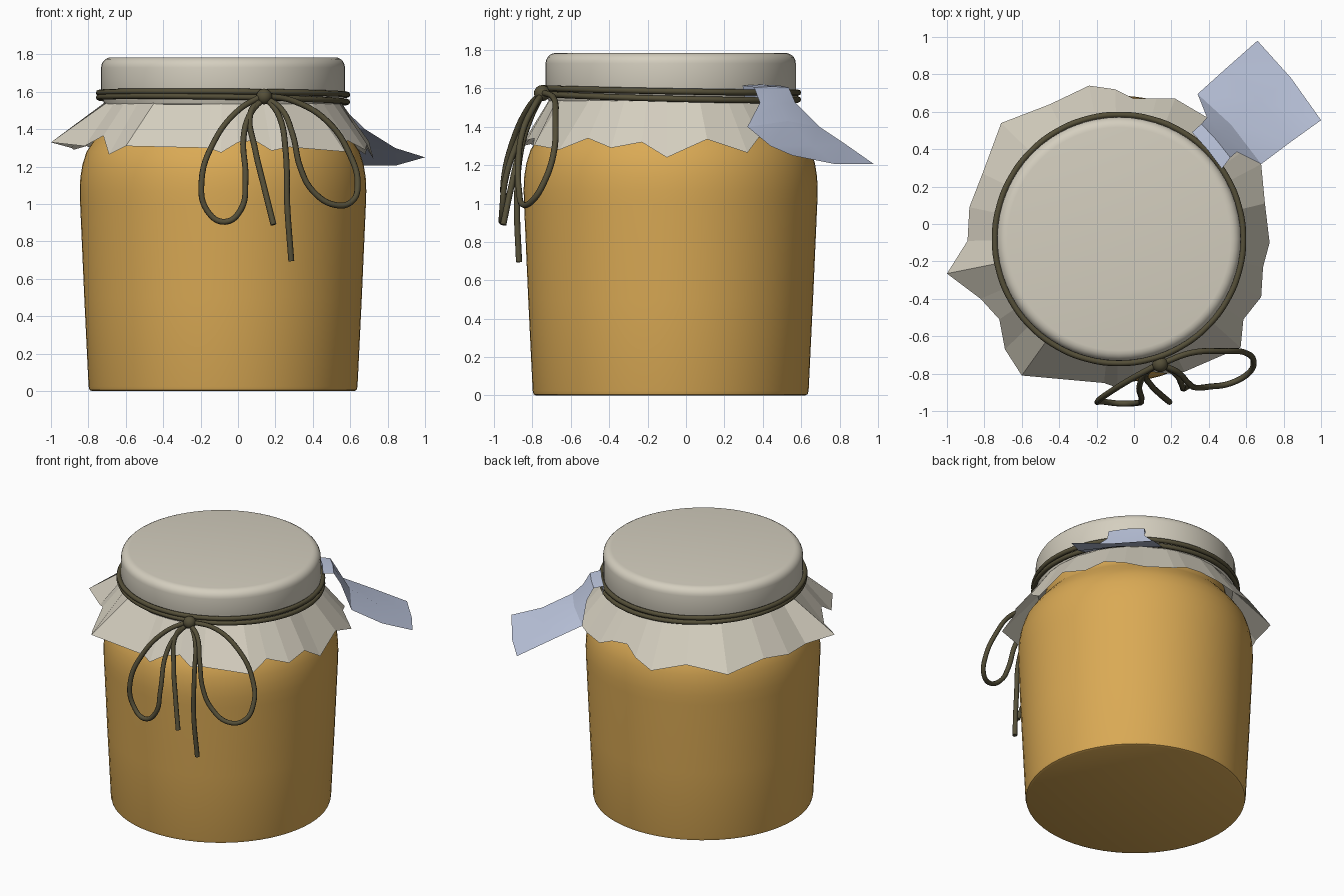
import bpy, bmesh, math
from mathutils import Vector

CX, CY = -0.08, -0.08


def material(name, rgb):
    m = bpy.data.materials.new(name)
    m.diffuse_color = (*rgb, 1)
    return m


HONEY = material("honey", (0.70, 0.40, 0.09))
CLOTH = material("cloth", (0.66, 0.62, 0.52))
CORD = material("cord", (0.09, 0.078, 0.04))
PAPER = material("paper", (0.52, 0.58, 0.75))


def add_mesh(name, verts, faces, mat, smooth=None):
    me = bpy.data.meshes.new(name)
    me.from_pydata([Vector(v) for v in verts], [], faces)
    bm = bmesh.new()
    bm.from_mesh(me)
    bmesh.ops.remove_doubles(bm, verts=bm.verts, dist=1e-5)
    bmesh.ops.recalc_face_normals(bm, faces=bm.faces)
    bm.to_mesh(me)
    bm.free()
    me.materials.append(mat)
    ob = bpy.data.objects.new(name, me)
    bpy.context.collection.objects.link(ob)
    if smooth:
        bpy.ops.object.select_all(action='DESELECT')
        ob.select_set(True)
        bpy.context.view_layer.objects.active = ob
        bpy.ops.object.shade_smooth_by_angle(angle=math.radians(smooth))
    return ob


def lathe(name, profile, mat, n=64):
    verts = [(CX + r * math.cos(2 * math.pi * i / n), CY + r * math.sin(2 * math.pi * i / n), z)
             for r, z in profile for i in range(n)]
    faces = [(k * n + i, k * n + (i + 1) % n, (k + 1) * n + (i + 1) % n, (k + 1) * n + i)
             for k in range(len(profile) - 1) for i in range(n)]
    # flat caps
    faces += [tuple(range(n))[::-1], tuple(range((len(profile) - 1) * n, len(profile) * n))]
    return add_mesh(name, verts, faces, mat, 40)


def cord(name, pts, radius=0.016, closed=False):
    cu = bpy.data.curves.new(name, 'CURVE')
    cu.dimensions = '3D'
    cu.bevel_depth = radius
    cu.bevel_resolution = 2
    cu.resolution_u = 6
    cu.use_fill_caps = True
    sp = cu.splines.new('BEZIER')
    sp.bezier_points.add(len(pts) - 1)
    for b, p in zip(sp.bezier_points, pts):
        b.co = p
        b.handle_left_type = b.handle_right_type = 'AUTO'
    sp.use_cyclic_u = closed
    cu.materials.append(CORD)
    ob = bpy.data.objects.new(name, cu)
    bpy.context.collection.objects.link(ob)
    return ob


# Jar body with tapered wall, shoulder and hidden neck
lathe("jar_body", [(0.70, 0), (0.714, 0.006), (0.719, 0.025), (0.742, 0.5), (0.764, 1.0),
                   (0.766, 1.07), (0.763, 1.14), (0.752, 1.21), (0.73, 1.28), (0.69, 1.34),
                   (0.64, 1.40), (0.595, 1.45), (0.585, 1.56)], HONEY)

# Cloth-covered lid
arc = [(0.597 + 0.055 * math.cos(a), 1.73 + 0.055 * math.sin(a))
       for a in [i * math.pi / 10 for i in range(6)]]
lathe("lid_cover", [(0.60, 1.53), (0.635, 1.535), (0.652, 1.58)] + arc, CLOTH)

# Ragged cloth skirt: rim points, each joined to the waist at the same angle
rim = [(0.725, -0.10, 1.24), (0.70, 0.11, 1.335), (0.68, 0.32, 1.265), (0.57, 0.38, 1.345),
       (0.50, 0.50, 1.31), (0.39, 0.57, 1.29), (0.22, 0.67, 1.30), (0.12, 0.67, 1.34),
       (0.0, 0.67, 1.35), (-0.10, 0.72, 1.30), (-0.24, 0.74, 1.25), (-0.45, 0.64, 1.31),
       (-0.71, 0.54, 1.27), (-0.81, 0.27, 1.31), (-0.88, 0.09, 1.29), (-0.89, -0.09, 1.30),
       (-1.0, -0.265, 1.33), (-0.82, -0.40, 1.31), (-0.72, -0.51, 1.365), (-0.69, -0.67, 1.265),
       (-0.60, -0.81, 1.31), (-0.16, -0.85, 1.30), (-0.09, -0.875, 1.275), (0.0, -0.83, 1.33),
       (0.09, -0.79, 1.34), (0.18, -0.80, 1.285), (0.27, -0.79, 1.305), (0.57, -0.66, 1.28),
       (0.585, -0.51, 1.34), (0.68, -0.39, 1.29), (0.69, -0.23, 1.32)]
n = len(rim)
waist = []
for x, y, z in rim:
    a = math.atan2(y - CY, x - CX)
    waist.append((CX + 0.63 * math.cos(a), CY + 0.63 * math.sin(a), 1.545))
add_mesh("cloth_skirt", waist + rim,
         [(i, (i + 1) % n, n + (i + 1) % n, n + i) for i in range(n)], CLOTH)

# Two turns of cord round the neck
for name, z0, s, c in (("cord_upper_turn", 1.590, -0.012, -0.005), ("cord_lower_turn", 1.558, -0.016, -0.012)):
    ring = []
    for i in range(24):
        a = i * math.pi / 12
        ring.append((CX + 0.664 * math.cos(a), CY + 0.664 * math.sin(a),
                     z0 + s * math.sin(a) + c * math.cos(a)))
    cord(name, ring, closed=True)

# Knot
bpy.ops.mesh.primitive_uv_sphere_add(segments=20, ring_count=12, radius=0.042,
                                     location=(0.14, -0.75, 1.575))
knot = bpy.context.object
knot.name = "cord_knot"
knot.data.materials.append(CORD)
bpy.ops.object.shade_smooth_by_angle()

# Bow loops and loose ends
cord("bow_left_loop", [(0.13, -0.75, 1.58), (0.0, -0.82, 1.50), (-0.13, -0.90, 1.33),
                       (-0.195, -0.95, 1.12), (-0.165, -0.95, 0.965), (-0.07, -0.96, 0.905),
                       (0.015, -0.957, 0.97), (0.04, -0.94, 1.13), (0.03, -0.86, 1.36),
                       (0.07, -0.79, 1.49), (0.14, -0.75, 1.57)])
cord("bow_right_loop", [(0.14, -0.75, 1.58), (0.30, -0.69, 1.55), (0.48, -0.68, 1.44),
                        (0.60, -0.69, 1.26), (0.64, -0.74, 1.11), (0.61, -0.80, 1.015),
                        (0.52, -0.85, 0.995), (0.40, -0.87, 1.07), (0.335, -0.875, 1.19),
                        (0.29, -0.85, 1.38), (0.23, -0.79, 1.51), (0.14, -0.75, 1.57)])
cord("cord_left_end", [(0.12, -0.75, 1.57), (0.065, -0.80, 1.48), (0.09, -0.86, 1.30),
                       (0.14, -0.91, 1.09), (0.19, -0.952, 0.89)])
cord("cord_right_end", [(0.15, -0.75, 1.57), (0.22, -0.80, 1.47), (0.255, -0.86, 1.28),
                        (0.263, -0.88, 1.0), (0.285, -0.87, 0.695)])

# Paper tag folded over the cord: rows of left, middle, right points
rows = [((0.34, 0.46, 1.53), (0.40, 0.385, 1.53), (0.46, 0.31, 1.53)),
        ((0.31, 0.49, 1.615), (0.395, 0.395, 1.62), (0.47, 0.295, 1.615)),
        ((0.36, 0.535, 1.605), (0.44, 0.45, 1.61), (0.515, 0.355, 1.605)),
        ((0.39, 0.57, 1.525), (0.47, 0.485, 1.52), (0.55, 0.385, 1.525)),
        ((0.34, 0.695, 1.40), (0.52, 0.53, 1.43), (0.68, 0.32, 1.40)),
        ((0.49, 0.83, 1.31), (0.67, 0.66, 1.30), (0.84, 0.44, 1.30)),
        ((0.66, 0.98, 1.205), (0.84, 0.78, 1.205), (1.0, 0.555, 1.25))]
add_mesh("paper_tag", [p for r in rows for p in r],
         [(3 * k + i, 3 * k + i + 1, 3 * k + i + 4, 3 * k + i + 3)
          for k in range(6) for i in range(2)], PAPER, 25)
